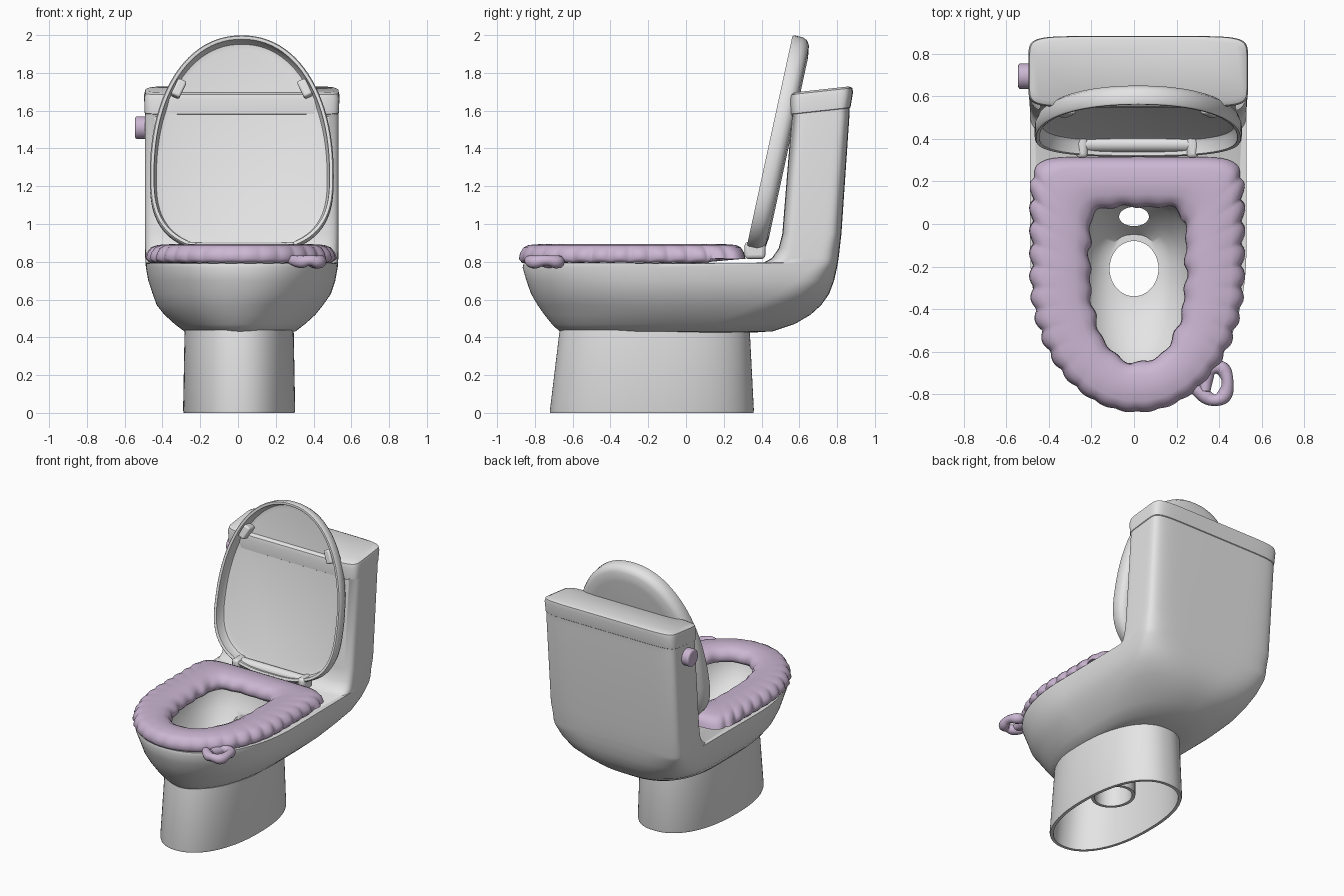
import bpy
import bmesh
from math import sin, cos, pi, atan, radians
from mathutils import Vector, Matrix

if "Cube" in bpy.data.objects:
    bpy.data.objects.remove(bpy.data.objects["Cube"], do_unlink=True)


def material(name, rgb):
    m = bpy.data.materials.new(name)
    m.use_nodes = True
    m.diffuse_color = (*rgb, 1)
    m.node_tree.nodes["Principled BSDF"].inputs["Base Color"].default_value = (*rgb, 1)
    return m


WHITE = material("white ceramic", (0.78, 0.78, 0.78))
LILAC = material("lilac fabric", (0.60, 0.47, 0.65))


def smooth(obj, angle=40):
    bpy.ops.object.select_all(action="DESELECT")
    obj.select_set(True)
    bpy.context.view_layer.objects.active = obj
    bpy.ops.object.shade_smooth_by_angle(angle=radians(angle))


def outline(a, front, mid, rear, back, nf=2, nb=2, xc=0.0, n=128):
    """Closed D shape: a superellipse from front to mid, straight sides to rear, another to back."""
    pts = []
    for i in range(n):
        s, q = sin(2 * pi * i / n), -cos(2 * pi * i / n)
        e, start, reach = (nf, mid, mid - front) if q < 0 else (nb, rear, back - rear)
        x = a * abs(s) ** (2 / e) * (1 if s > 0 else -1)
        y = start + reach * abs(q) ** (2 / e) * (1 if q > 0 else -1)
        pts.append(Vector((xc + x, y)))
    return pts


def even(pts, n):
    """Resample a closed outline at equal distances."""
    pts = pts + [pts[0]]
    dist = [0.0]
    for p, q in zip(pts, pts[1:]):
        dist.append(dist[-1] + (q - p).length)
    out, k = [], 0
    for i in range(n):
        d = dist[-1] * i / n
        while dist[k + 1] <= d:
            k += 1
        out.append(pts[k].lerp(pts[k + 1], (d - dist[k]) / (dist[k + 1] - dist[k])))
    return out


def loft(name, rings, mat, loop=False, matrix=None, angle=40):
    """Skin a list of rings; cap the ends, or join last to first."""
    bm = bmesh.new()
    vs = [[bm.verts.new(p) for p in r] for r in rings]
    n = len(rings[0])
    for a, b in zip(vs, vs[1:] + vs[:1] if loop else vs[1:]):
        for i in range(n):
            j = (i + 1) % n
            bm.faces.new((a[i], a[j], b[j], b[i]))
    if not loop:
        bm.faces.new(vs[0])
        bm.faces.new(vs[-1])
    bmesh.ops.recalc_face_normals(bm, faces=bm.faces)
    me = bpy.data.meshes.new(name)
    bm.to_mesh(me)
    bm.free()
    me.materials.append(mat)
    obj = bpy.data.objects.new(name, me)
    bpy.context.collection.objects.link(obj)
    if matrix:
        obj.matrix_world = matrix
    smooth(obj, angle)
    return obj


def level(pts, z, slope=0.0):
    return [Vector((p.x, p.y, z + slope * (p.y - 0.56))) for p in pts]


def finish(obj, name, mat, bevel):
    obj.name = name
    obj.data.materials.append(mat)
    m = obj.modifiers.new("bevel", "BEVEL")
    m.width, m.segments = bevel, 3
    smooth(obj)


def box(name, loc, size, mat, rot=(0, 0, 0), bevel=0.012):
    bpy.ops.mesh.primitive_cube_add(size=1, location=loc, rotation=rot)
    obj = bpy.context.object
    obj.scale = size
    bpy.ops.object.transform_apply(location=False, rotation=False, scale=True)
    finish(obj, name, mat, bevel)


def rod(name, loc, radius, length, mat, bevel):
    bpy.ops.mesh.primitive_cylinder_add(vertices=32, radius=radius, depth=length,
                                        location=loc, rotation=(0, pi / 2, 0))
    finish(bpy.context.object, name, mat, bevel)


# Bowl and tank in one skin: z, half width, front, mid, rear, back, front and back squareness
BODY = [(0.425, 0.25, -0.60, -0.1, 0.0, 0.35, 2, 2.2), (0.432, 0.295, -0.67, -0.1, 0.05, 0.46, 2, 2.3),
        (0.47, 0.345, -0.71, -0.1, 0.1, 0.575, 2, 2.5), (0.52, 0.40, -0.75, -0.1, 0.2, 0.66, 2, 2.8),
        (0.57, 0.44, -0.785, -0.1, 0.3, 0.715, 2, 3.2), (0.63, 0.472, -0.82, -0.1, 0.42, 0.758, 2.1, 3.8),
        (0.70, 0.495, -0.845, -0.1, 0.52, 0.784, 2.1, 4.5), (0.77, 0.508, -0.865, -0.1, 0.59, 0.80, 2.2, 5.5),
        (0.79, 0.509, -0.86, -0.1, 0.61, 0.803, 2.2, 6), (0.795, 0.51, 0.41, 0.61, 0.61, 0.804, 6, 6),
        (0.82, 0.511, 0.455, 0.63, 0.63, 0.808, 6, 6), (0.87, 0.512, 0.49, 0.64, 0.64, 0.814, 7, 6),
        (0.95, 0.513, 0.51, 0.66, 0.66, 0.823, 8, 7), (1.57, 0.513, 0.56, 0.71, 0.71, 0.865, 8, 8)]
rings = [level(outline(*r[1:], xc=0.01 if r[0] < 0.6 else 0.02), r[0]) for r in BODY]
# Tank lid: a faint seam and a sloping top
for z, grow in ((1.575, -0.002), (1.58, -0.002), (1.583, 0.002), (1.66, 0.004), (1.685, -0.002), (1.695, -0.022)):
    rings.append(level(outline(0.513 + grow, 0.553 - grow, 0.71, 0.71, 0.868 + 0.14 * (z - 1.575) + grow,
                               8, 8, 0.02), z, 0.11))
body = loft("bowl_and_tank", rings, WHITE)

# Hollow basin, drain and rear jet hole are cut out
basin = [(0.48, 0.12, -0.36, -0.21, -0.05), (0.52, 0.18, -0.46, -0.22, -0.02),
         (0.58, 0.23, -0.58, -0.25, 0.03), (0.68, 0.28, -0.69, -0.25, 0.09),
         (0.79, 0.30, -0.74, -0.25, 0.14), (0.90, 0.30, -0.74, -0.25, 0.14)]
drain = (0.115, -0.34, -0.21, -0.21, -0.08)
jet = (0.07, -0.01, 0.035, 0.035, 0.08)
cutters = [loft("basin_cutter", [level(outline(a, f, m, m, b, 2.1, 2.5, n=64), z)
                                 for z, a, f, m, b in basin], WHITE)]
for shape in (drain, jet):
    cutters.append(loft("hole_cutter", [level(outline(*shape, n=48), z) for z in (0.3, 0.88)], WHITE))
for c in cutters:
    c.hide_render = True
    m = body.modifiers.new("cut", "BOOLEAN")
    m.operation, m.solver, m.object = "DIFFERENCE", "EXACT", c
    bpy.context.view_layer.objects.active = body
    bpy.ops.object.modifier_apply(modifier=m.name)
    bpy.data.objects.remove(c, do_unlink=True)
smooth(body)

# Hollow pedestal, with the drain pipe inside
rings = []
for z, inset in ((0.012, 0.0), (0.44, 0.0), (0.44, 0.025), (0.0, 0.025), (0.0, 0.004)):
    k = z / 0.43
    rings.append(level(outline(0.297 - 0.008 * k - inset, -0.722 + 0.052 * k + inset, -0.18, -0.18,
                               0.36 - 0.022 * k - inset, 2.2, 2.3, 0.006, 96), z))
loft("pedestal", rings, WHITE, loop=True)
rings = []
for z, wall in ((0.16, 0), (0.16, 0.022), (0.47, 0.022), (0.47, 0)):
    a, f, m, r, b = drain
    rings.append(level(outline(a + wall, f - wall, m, r, b + wall, n=48), z))
loft("drain_pipe", rings, WHITE, loop=True)

# Puffy seat cushion with a gathered outer hem and a puckered opening
N = 336
outer = even(outline(0.50, -0.885, -0.25, -0.25, 0.315, 2.0, 10, 0.015, 400), N)
inner = even(outline(0.225, -0.65, -0.2, -0.2, 0.08, 2.3, 6, 0.018, 400), N)
PUFF = [(0.07, 0.795), (0, 0.815), (0.03, 0.847), (0.1, 0.875), (0.22, 0.889), (0.5, 0.894), (0.75, 0.891),
        (0.9, 0.874), (0.97, 0.85), (1, 0.82), (0.93, 0.797)]
rings = []
for i, (o, p) in enumerate(zip(outer, inner)):
    u = 2 * pi * i / N
    fade = min(1, max(0, (0.30 - o.y) / 0.1)) * (0.4 + 0.6 * min(1, max(0, (o.y + 0.85) / 0.3)))
    gather = fade * (abs(sin(18 * u)) - 0.6)
    pucker = sin(18 * u + 1) + 0.7 * sin(11 * u)
    ring = []
    for f, z in PUFF:
        hem = gather * max(0, 1 - f) ** 9
        xy = o.lerp(p, f - 0.075 * hem + 0.022 * pucker * f ** 10)
        z += 0.008 * hem
        if xy.y > 0.13:
            z = max(z, 0.815)
        ring.append(Vector((xy.x, xy.y, z)))
    rings.append(ring)
loft("seat_cushion", rings, LILAC, loop=True, angle=70)

# Fabric pull loop on the cushion
cu = bpy.data.curves.new("pull_loop", "CURVE")
cu.dimensions = "3D"
cu.bevel_depth, cu.bevel_resolution, cu.use_fill_caps = 0.032, 4, True
path = [(0.28, -0.77), (0.33, -0.81), (0.38, -0.835), (0.43, -0.81), (0.445, -0.74), (0.42, -0.675),
        (0.365, -0.675), (0.335, -0.72), (0.335, -0.79)]
sp = cu.splines.new("NURBS")
sp.points.add(len(path) - 1)
sp.use_endpoint_u, sp.order_u = True, 3
for i, (x, y) in enumerate(path):
    sp.points[i].co = (x, y, 0.803 + 0.008 * (-1) ** i, 1)
    sp.points[i].radius = 1.2 if i % 2 else 0.75
cu.materials.append(LILAC)
bpy.context.collection.objects.link(bpy.data.objects.new("pull_loop", cu))

# Raised cover: a deep-rimmed dish leaning back against the tank
lean = atan(0.217)
frame = Matrix.Translation((0.02, 0.315, 0.85)) @ Matrix.Rotation(-lean, 4, "X")
rings = []
for inset, depth in ((0.06, 0.078), (0.035, 0.07), (0.026, 0.05), (0.022, 0.003), (0.016, 0.0), (0.006, 0.0),
                     (0.0, 0.008), (0.0, 0.055), (0.01, 0.08), (0.035, 0.096), (0.1, 0.105)):
    egg = outline(0.487 - inset, inset, 0.42, 0.42, 1.177 - inset, 2.8, 2.15, n=96)
    rings.append([Vector((p.x, depth, p.y)) for p in egg])
loft("cover", rings, WHITE, matrix=frame)

# Cover bumpers and hinges, left and right
for side, label in ((1, "left"), (-1, "right")):
    spot = frame @ Vector((side * 0.335, 0.044, 0.895))
    box(label + "_bumper", spot, (0.05, 0.08, 0.095), WHITE, (-lean, side * -0.45, 0))
    box(label + "_hinge", (0.015 + side * 0.26, 0.365, 0.86), (0.055, 0.11, 0.09), WHITE, bevel=0.02)
rod("hinge_bar", (0.015, 0.375, 0.865), 0.036, 0.5, WHITE, 0.004)

# Flush knob on the side of the tank
rod("flush_knob", (-0.515, 0.695, 1.51), 0.06, 0.06, LILAC, 0.012)
rod("flush_knob_stem", (-0.49, 0.695, 1.51), 0.04, 0.05, LILAC, 0.004)
